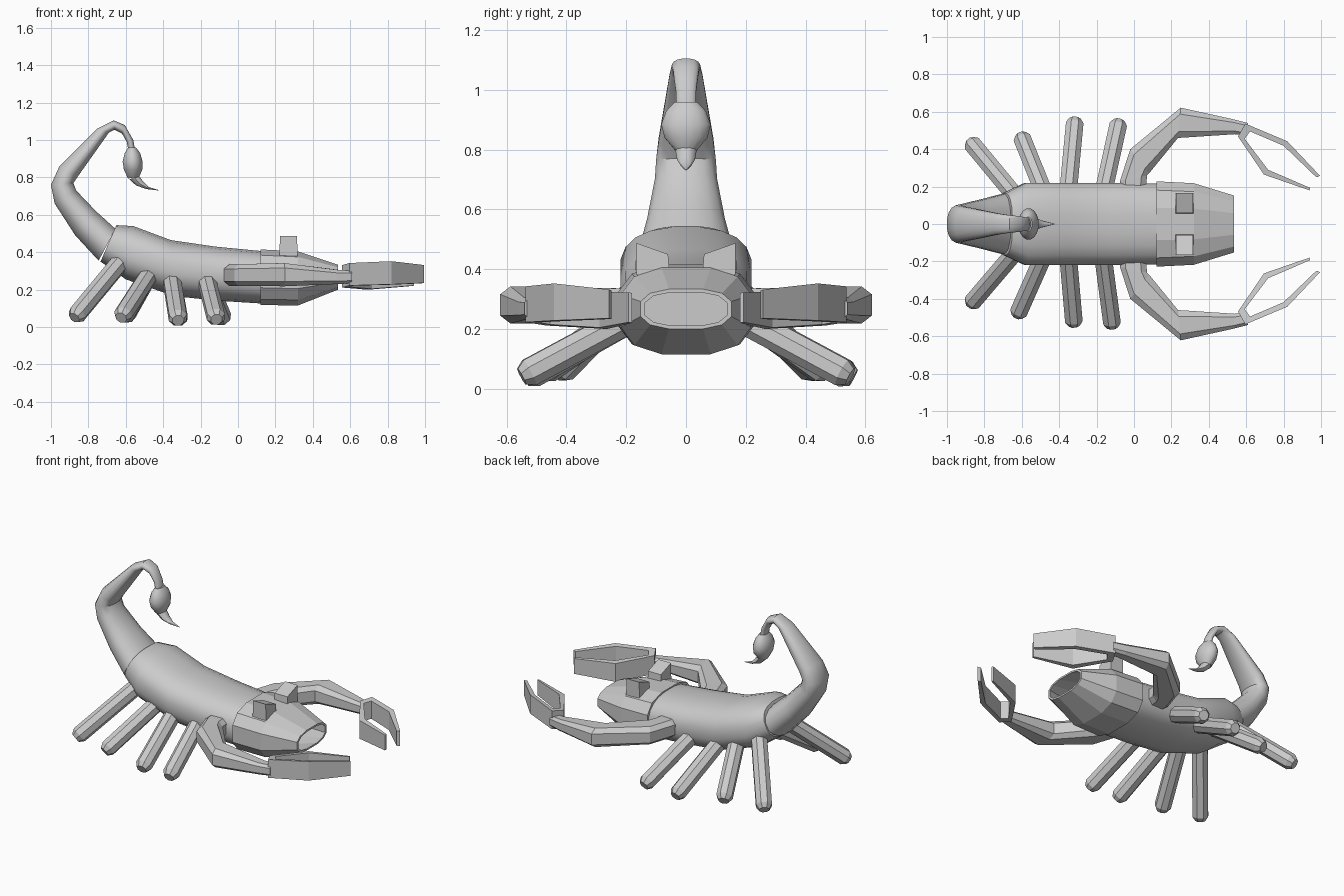
import bpy, bmesh
from math import cos, sin, pi, radians
from mathutils import Vector

if "Cube" in bpy.data.objects:
    bpy.data.objects.remove(bpy.data.objects["Cube"])


def make(name, bm, smooth=None):
    bmesh.ops.recalc_face_normals(bm, faces=bm.faces)
    me = bpy.data.meshes.new(name)
    bm.to_mesh(me)
    bm.free()
    ob = bpy.data.objects.new(name, me)
    bpy.context.collection.objects.link(ob)
    if smooth:
        bpy.ops.object.select_all(action='DESELECT')
        ob.select_set(True)
        bpy.context.view_layer.objects.active = ob
        bpy.ops.object.shade_smooth_by_angle(angle=radians(smooth))
    return ob


def loft(name, rings, n, power=2.0, smooth=None):
    """Skin rings given as (point, opposite point, sideways half-width vector)."""
    bm = bmesh.new()
    unit = []
    for i in range(n):
        a = 2 * pi * (i + 0.5) / n
        c, s = cos(a), sin(a)
        e = 2 / power
        unit.append((abs(c) ** e * (1 if c > 0 else -1), abs(s) ** e * (1 if s > 0 else -1)))
    cm = max(u for u, v in unit)
    sm = max(v for u, v in unit)
    loops = []
    for p, q, side in rings:
        p, q, side = Vector(p), Vector(q), Vector(side)
        mid, half = (p + q) / 2, (q - p) / 2
        loops.append([bm.verts.new(mid + half * u / cm + side * v / sm) for u, v in unit])
    for a, b in zip(loops, loops[1:]):
        for i in range(n):
            j = (i + 1) % n
            bm.faces.new((a[i], a[j], b[j], b[i]))
    bm.faces.new(loops[0])
    bm.faces.new(loops[-1])
    return make(name, bm, smooth)


def profile(rows):
    """Rows of x, z (upper), x, z (lower), half width."""
    return [((a, 0, b), (c, 0, d), (0, w, 0)) for a, b, c, d, w in rows]


# trunk
loft("body", profile([
    (.14, .405, .14, .125, .215), (-.12, .43, -.1, .14, .22), (-.36, .465, -.34, .165, .22),
    (-.56, .54, -.6, .255, .22), (-.65, .545, -.735, .35, .165)]), 20, 2.5, 35)

# curled tail
loft("tail", profile([
    (-.655, .525, -.745, .355, .16), (-.76, .62, -.87, .49, .13), (-.865, .73, -.98, .66, .104),
    (-.88, .77, -1.0, .76, .1), (-.86, .80, -.955, .86, .092), (-.69, 1.04, -.755, 1.06, .055),
    (-.66, 1.055, -.665, 1.105, .047), (-.62, 1.035, -.605, 1.08, .042),
    (-.595, .99, -.56, 1.0, .034), (-.585, .94, -.55, .945, .034)]), 16, 2.2, 40)

# bulb and stinger
loft("tail_bulb", profile([
    (-.588, .96, -.545, .96, .038), (-.606, .93, -.523, .93, .066), (-.617, .885, -.51, .885, .083),
    (-.61, .84, -.512, .84, .072), (-.588, .795, -.53, .80, .036)]), 16, 2, 40)
loft("stinger", profile([
    (-.58, .79, -.53, .81, .036), (-.545, .757, -.505, .775, .03),
    (-.49, .738, -.475, .748, .016), (-.425, .73, -.425, .733, .002)]), 10, 2, 40)

# head with hollow mouth
loft("head", profile([
    (.12, .415, .12, .118, .228), (.32, .405, .32, .115, .218), (.535, .333, .535, .2, .152),
    (.535, .322, .535, .211, .137), (.32, .385, .32, .135, .198), (.2, .395, .2, .14, .205)]), 12, 2.7)

# eyes
for s, tag in ((1, "left"), (-1, "right")):
    loft("eye_" + tag, [((.27, s * .055, .38), (.27, s * .165, .38), (.048, 0, 0)),
                        ((.27, s * .06, .45), (.27, s * .165, .487), (.046, 0, 0))], 4, 2)

# legs: base on the left side, left tip, right tip (right side mirrored in y)
LEGS = [((-.61, .12, .37), (-.875, .44, .05), (-.875, .43, .05)),
        ((-.47, .14, .29), (-.605, .475, .05), (-.625, .49, .05)),
        ((-.355, .14, .26), (-.315, .56, .035), (-.32, .54, .035)),
        ((-.17, .14, .26), (-.08, .55, .04), (-.115, .55, .04))]
for k, (base, left, right) in enumerate(LEGS):
    for tip, s, tag in ((left, 1, "left"), (right, -1, "right")):
        a = Vector((base[0], base[1] * s, base[2]))
        b = Vector((tip[0], tip[1] * s, tip[2]))
        d = (b - a).normalized()
        side = d.cross(Vector((0, 0, 1))).normalized()
        up = side.cross(d)
        rings = [(c + up * r, c - up * r, side * r)
                 for c, r in ((a, .047), (b - d * .03, .047), (b, .03))]
        loft(f"leg_{k + 1}_{tag}", rings, 8)

# claw arms: inner x, y, outer x, y, mid z, half height
ARM = [(.06, .15, -.08, .15, .278, .056), (.07, .26, -.075, .23, .278, .058),
       (.08, .27, -.02, .4, .278, .058), (.235, .46, .25, .622, .28, .062),
       (.54, .48, .53, .56, .268, .038), (.585, .475, .61, .54, .268, .034)]
# pincer outline: x, y, half height
PINCER = [(.556, .468, .06), (.595, .537, .06), (.82, .442, .062), (.995, .257, .048),
          (.975, .25, .048), (.8, .418, .06), (.62, .495, .058), (.592, .455, .058),
          (.717, .29, .06), (.942, .193, .05), (.938, .18, .05), (.695, .264, .06)]
for s, tag in ((1, "left"), (-1, "right")):
    loft("arm_" + tag, [((a, s * b, z), (c, s * d, z), (0, 0, h))
                        for a, b, c, d, z, h in ARM], 8, 3.2)
    bm = bmesh.new()
    bot, top = [], []
    for x, y, h in PINCER:
        # outer finger sits a little higher than the inner one
        z = .276 + .14 * ((x - .57) * .59 + (y - .5) * .81)
        bot.append(bm.verts.new((x, s * y, z - h)))
        top.append(bm.verts.new((x, s * y, z + h)))
    bm.faces.new(bot)
    bm.faces.new(top)
    n = len(bot)
    for i in range(n):
        j = (i + 1) % n
        bm.faces.new((bot[i], bot[j], top[j], top[i]))
    make("pincer_" + tag, bm)
